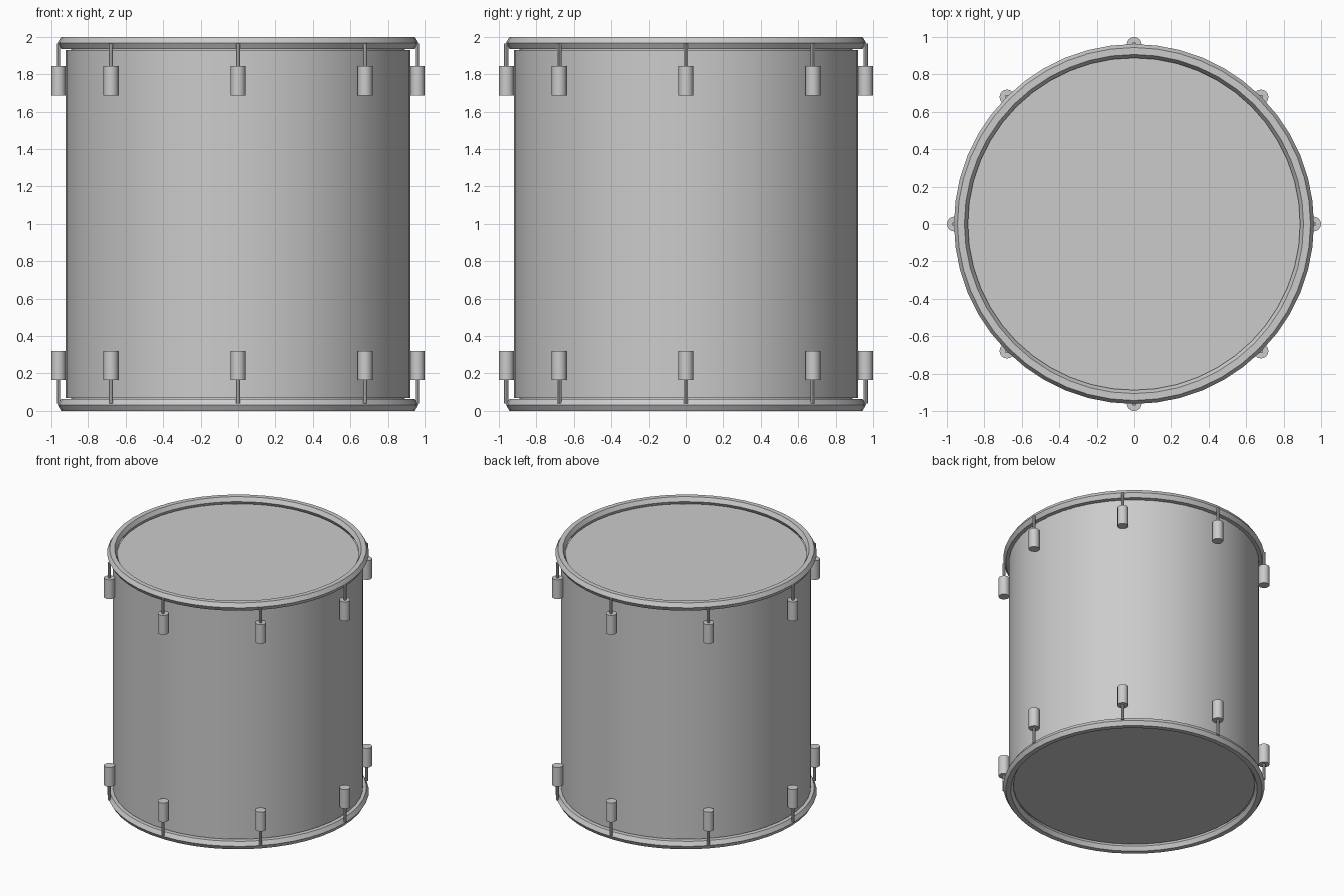
import bpy
import math

SEGMENTS = 48
LUGS = 8
LUG_ORBIT = 0.96

cube = bpy.data.objects.get("Cube")
if cube:
    bpy.data.objects.remove(cube, do_unlink=True)

grey = bpy.data.materials.new("light_grey")
grey.use_nodes = True
grey.diffuse_color = (0.6, 0.6, 0.6, 1)
grey.node_tree.nodes["Principled BSDF"].inputs["Base Color"].default_value = (0.6, 0.6, 0.6, 1)


def finish(name):
    obj = bpy.context.object
    obj.name = name
    obj.data.materials.append(grey)
    bpy.ops.object.shade_smooth_by_angle(angle=math.radians(35))
    return obj


def cylinder(name, radius, low, high, sides, x=0, y=0):
    bpy.ops.mesh.primitive_cylinder_add(
        vertices=sides, radius=radius, depth=high - low,
        location=(x, y, (low + high) / 2))
    return finish(name)


def hoop(name, z):
    # Six-sided section, shaded round
    bpy.ops.mesh.primitive_torus_add(
        major_radius=0.925, minor_radius=0.037, major_segments=SEGMENTS,
        minor_segments=6, location=(0, 0, z))
    obj = finish(name)
    obj.data.shade_smooth()


# Shell and the two skins, which stand slightly proud of it
cylinder("shell", 0.92, 0.07, 1.93, SEGMENTS)
cylinder("top_skin", 0.89, 1.92, 1.95, SEGMENTS)
cylinder("bottom_skin", 0.89, 0.05, 0.08, SEGMENTS)

# Hoops
hoop("top_hoop", 1.968)
hoop("bottom_hoop", 0.032)

# Lugs and tension rods around both ends
for i in range(LUGS):
    angle = 2 * math.pi * i / LUGS
    x, y = LUG_ORBIT * math.cos(angle), LUG_ORBIT * math.sin(angle)
    cylinder(f"top_lug_{i + 1}", 0.04, 1.687, 1.843, 16, x, y)
    cylinder(f"top_rod_{i + 1}", 0.012, 1.83, 1.965, 10, x, y)
    cylinder(f"bottom_lug_{i + 1}", 0.04, 0.164, 0.32, 16, x, y)
    cylinder(f"bottom_rod_{i + 1}", 0.012, 0.04, 0.18, 10, x, y)
